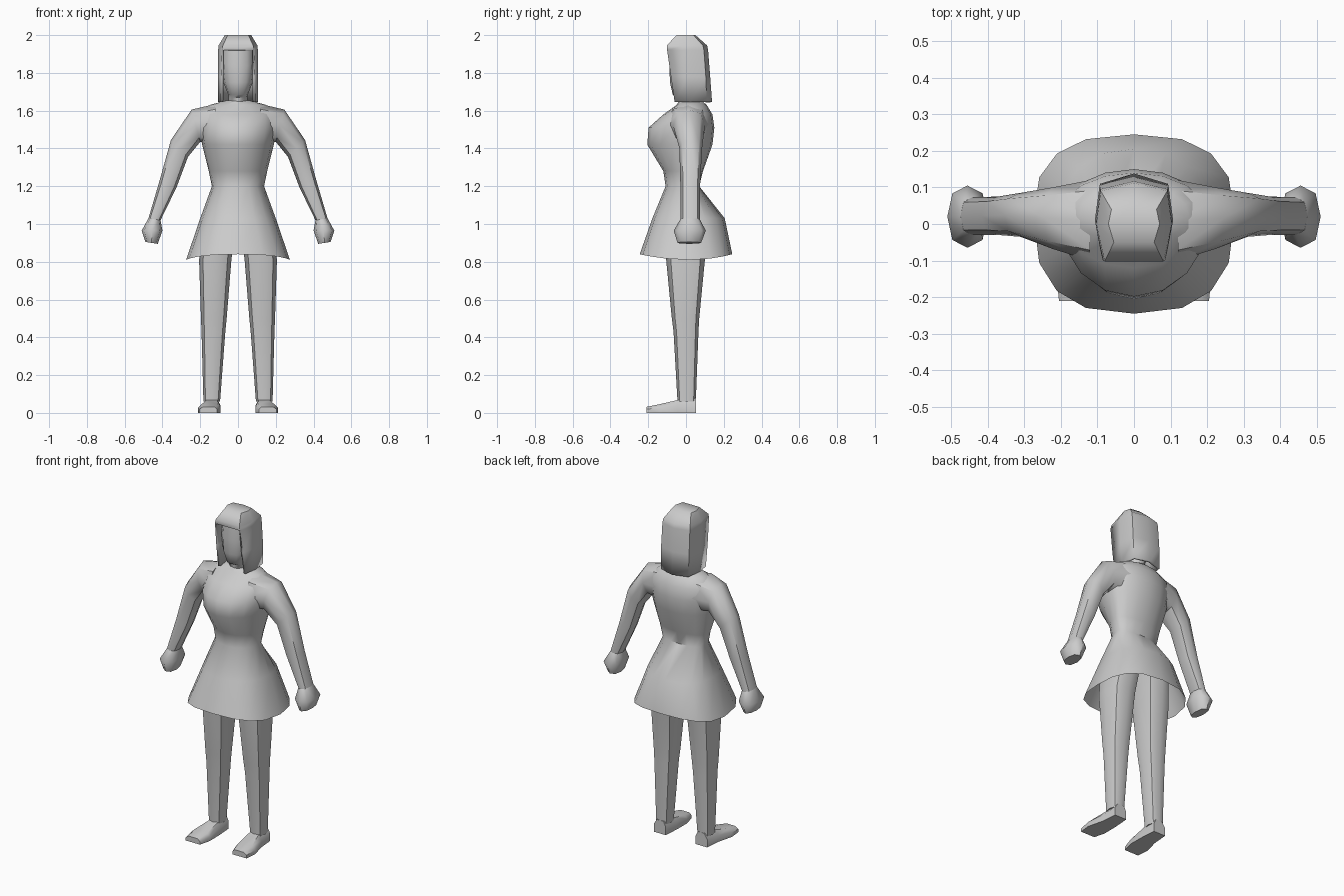
import bpy, bmesh, math

if "Cube" in bpy.data.objects:
    bpy.data.objects.remove(bpy.data.objects["Cube"])


def finish(name, bm, angle=50):
    bmesh.ops.recalc_face_normals(bm, faces=bm.faces)
    me = bpy.data.meshes.new(name)
    bm.to_mesh(me)
    bm.free()
    ob = bpy.data.objects.new(name, me)
    bpy.context.collection.objects.link(ob)
    bpy.ops.object.select_all(action='DESELECT')
    ob.select_set(True)
    bpy.context.view_layer.objects.active = ob
    bpy.ops.object.shade_smooth_by_angle(angle=math.radians(angle))
    return ob


def loft(name, rings, cap_start=True, cap_end=True, skip=None, angle=50):
    """Bridge equal-length rings; skip(level, side) leaves a face out."""
    bm = bmesh.new()
    vs = [[bm.verts.new(p) for p in r] for r in rings]
    n = len(rings[0])
    for i in range(len(vs) - 1):
        for j in range(n):
            if skip and skip(i, j):
                continue
            k = (j + 1) % n
            bm.faces.new((vs[i][j], vs[i][k], vs[i + 1][k], vs[i + 1][j]))
    if cap_start:
        bm.faces.new(vs[0])
    if cap_end:
        bm.faces.new(vs[-1])
    return finish(name, bm, angle)


def unit_ring(n, p=2.0):
    """Superellipse of n points; larger p is squarer."""
    out = []
    for i in range(n):
        a = 2 * math.pi * i / n
        c, s = math.cos(a), math.sin(a)
        out.append((math.copysign(abs(c) ** (2 / p), c),
                    math.copysign(abs(s) ** (2 / p), s)))
    return out


def body_ring(z, hw, yf, yb, p=2.0, n=16, cy=0.02, lift=0.0):
    return [(u * hw, cy + v * ((yb - cy) if v > 0 else (cy - yf)),
             z + lift * v * v) for u, v in unit_ring(n, p)]


# dress: open-bottomed skirt, waist, bust and shoulders in one shell
dress = [(0.81, 0.275, -0.245, 0.245, 2.6), (1.03, 0.20, -0.178, 0.205, 2.3),
         (1.20, 0.138, -0.108, 0.07, 2.1), (1.28, 0.155, -0.12, 0.09, 2),
         (1.42, 0.19, -0.205, 0.14, 2), (1.51, 0.205, -0.198, 0.15, 2),
         (1.58, 0.205, -0.12, 0.14, 2), (1.63, 0.15, -0.05, 0.11, 2),
         (1.655, 0.06, -0.035, 0.08, 2)]
loft("dress", [body_ring(*d, lift=0.03 if i == 0 else 0)
               for i, d in enumerate(dress)], cap_start=False)

# neck and head
head = [(1.60, 0.05, -0.035, 0.07), (1.67, 0.05, -0.04, 0.07),
        (1.685, 0.052, -0.07, 0.07), (1.75, 0.078, -0.085, 0.085),
        (1.84, 0.088, -0.088, 0.095), (1.94, 0.085, -0.08, 0.09)]
loft("head", [body_ring(*h, p=2.3, n=12, cy=0) for h in head])


# hair: bob with fringe, open over the face
def hair_ring(z, front, side, back, mid, fx, sx):
    half = [(fx, front), (sx, side), (sx * 0.88, back)]
    return ([(x, y, z) for x, y in half] + [(0, mid, z)] +
            [(-x, y, z) for x, y in reversed(half)])


hair = loft("hair", [
    hair_ring(1.645, -0.06, 0.02, 0.11, 0.138, 0.092, 0.105),
    hair_ring(1.78, -0.08, 0.01, 0.105, 0.128, 0.09, 0.107),
    hair_ring(1.92, -0.10, 0.0, 0.095, 0.117, 0.085, 0.105),
    hair_ring(1.945, -0.102, 0.0, 0.09, 0.112, 0.08, 0.103),
    hair_ring(2.0, -0.05, 0.0, 0.04, 0.05, 0.055, 0.07)],
    cap_start=False, skip=lambda i, j: i < 2 and j == 6)
solid = hair.modifiers.new("thickness", 'SOLIDIFY')
solid.thickness = 0.014
solid.offset = -1

# arm sections: outer x,z  inner x,z  front y, back y
arm = [(0.12, 1.635, 0.12, 1.42, -0.10, 0.12),
       (0.245, 1.606, 0.20, 1.435, -0.068, 0.10),
       (0.355, 1.445, 0.265, 1.355, -0.035, 0.085),
       (0.418, 1.22, 0.325, 1.195, -0.03, 0.075),
       (0.474, 1.03, 0.41, 1.02, -0.03, 0.073)]
hand = [(0.474, 1.03, 0.41, 1.02, -0.03, 0.073),
        (0.51, 0.965, 0.40, 0.965, -0.065, 0.105),
        (0.49, 0.905, 0.425, 0.895, -0.045, 0.08)]


def limb_ring(s, side, p):
    ox, oz, ix, iz, y0, y1 = s
    return [(side * ((ox + ix) / 2 + u * (ox - ix) / 2),
             (y0 + y1) / 2 + v * (y1 - y0) / 2,
             (oz + iz) / 2 + u * (oz - iz) / 2) for u, v in unit_ring(8, p)]


# leg sections: z, inner x, outer x, front y, back y
leg = [(0.06, 0.095, 0.183, -0.045, 0.052), (0.43, 0.067, 0.193, -0.066, 0.066),
       (0.50, 0.06, 0.196, -0.075, 0.07), (0.81, 0.035, 0.206, -0.105, 0.10),
       (1.0, 0.012, 0.185, -0.12, 0.13)]
# foot sections: y, inner x, outer x, top z
foot = [(0.052, 0.10, 0.18, 0.08), (-0.045, 0.093, 0.188, 0.068),
        (-0.14, 0.092, 0.212, 0.046), (-0.21, 0.11, 0.205, 0.032)]

for side, label in ((-1, "right"), (1, "left")):
    loft(label + "_arm", [limb_ring(s, side, 2.3) for s in arm])
    loft(label + "_hand", [limb_ring(s, side, 2.4) for s in hand])
    loft(label + "_leg", [limb_ring((xo, z, xi, z, y0, y1), side, 2.5)
                          for z, xi, xo, y0, y1 in leg])
    loft(label + "_foot", [[(side * xi, y, 0), (side * xo, y, 0),
                            (side * xo, y, zt * 0.6),
                            (side * (xo - 0.02), y, zt),
                            (side * (xi + 0.015), y, zt),
                            (side * xi, y, zt * 0.6)]
                           for y, xi, xo, zt in foot])
